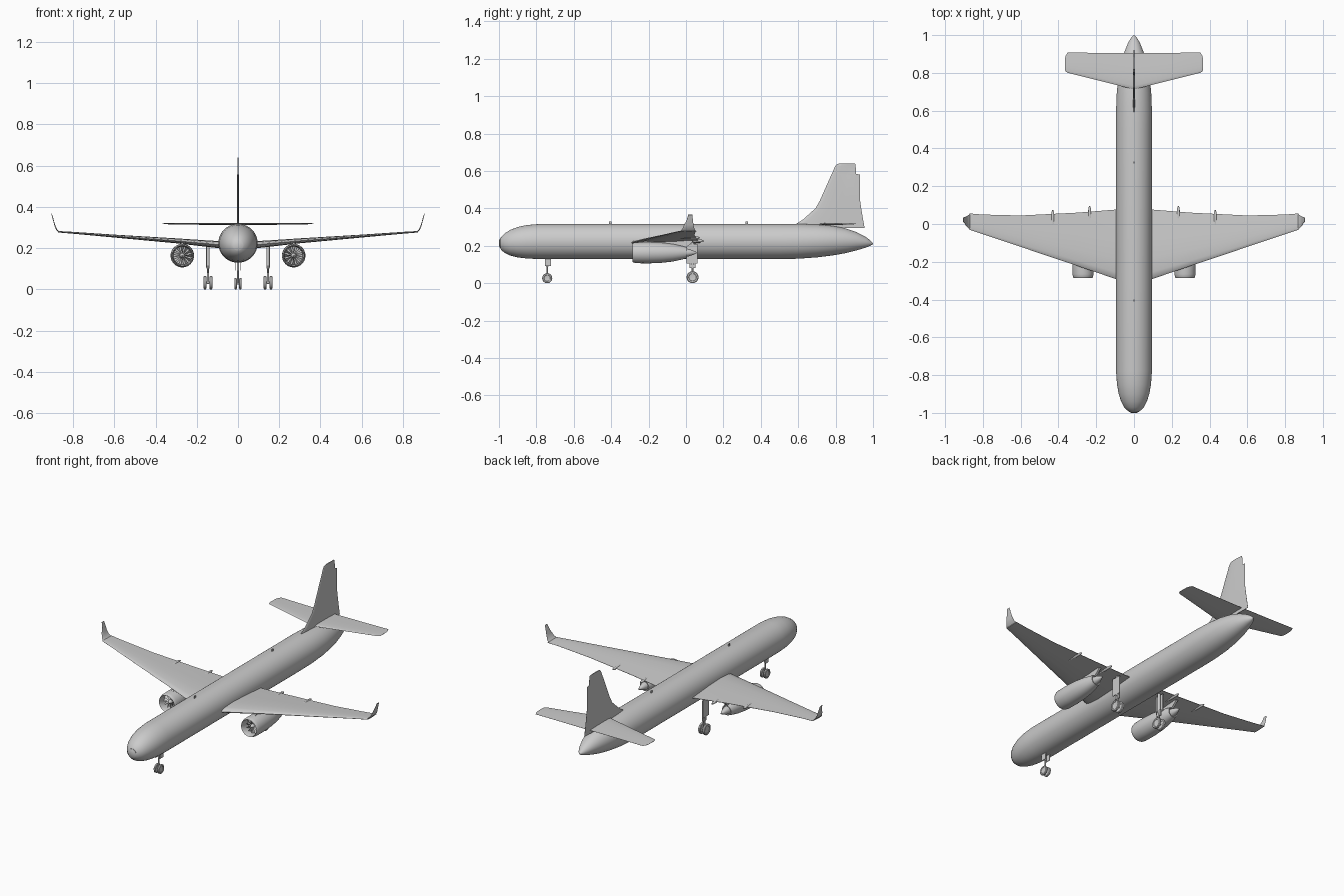
import bpy, bmesh
from math import sin, cos, pi, radians
from mathutils import Vector

if "Cube" in bpy.data.objects:
    bpy.data.objects.remove(bpy.data.objects["Cube"])


def make(name, verts, faces, mirror=False):
    me = bpy.data.meshes.new(name)
    me.from_pydata([tuple(v) for v in verts], [], faces)
    bm = bmesh.new()
    bm.from_mesh(me)
    bmesh.ops.remove_doubles(bm, verts=bm.verts, dist=1e-6)
    bmesh.ops.recalc_face_normals(bm, faces=bm.faces)
    bm.to_mesh(me)
    bm.free()
    ob = bpy.data.objects.new(name, me)
    bpy.context.collection.objects.link(ob)
    bpy.ops.object.select_all(action='DESELECT')
    ob.select_set(True)
    bpy.context.view_layer.objects.active = ob
    bpy.ops.object.shade_smooth_by_angle(angle=radians(35))
    if mirror:
        mod = ob.modifiers.new("mirror", 'MIRROR')
        empty = None
        mod.use_axis = (True, False, False)
        mod.use_mirror_merge = False
    return ob


def loft(name, rings, mirror=False):
    n = len(rings[0])
    verts = [v for r in rings for v in r]
    faces = [(i * n + j, i * n + (j + 1) % n, (i + 1) * n + (j + 1) % n, (i + 1) * n + j)
             for i in range(len(rings) - 1) for j in range(n)]
    faces += [tuple(range(n)), tuple(range((len(rings) - 1) * n, len(rings) * n))]
    return make(name, verts, faces, mirror)


def lathe(name, centre, profile, axis='Y', sides=32, mirror=False):
    c = Vector(centre)
    rings = []
    for d, r in profile:
        ring = []
        for k in range(sides):
            u, w = r * cos(2 * pi * k / sides), r * sin(2 * pi * k / sides)
            ring.append(c + Vector({'X': (d, u, w), 'Y': (u, d, w), 'Z': (u, w, d)}[axis]))
        rings.append(ring)
    return loft(name, rings, mirror)


def box(name, lo, hi, mirror=False):
    rings = [[(lo[0], lo[1], z), (hi[0], lo[1], z), (hi[0], hi[1], z), (lo[0], hi[1], z)]
             for z in (lo[2], hi[2])]
    return loft(name, rings, mirror)


FOIL = [(0, 0), (.02, .42), (.1, .8), (.3, 1), (.6, .72), (1, .08)]


def foil(x, z, y0, y1, thick, tilt=0):
    """Aerofoil ring; tilt turns the thickness direction in the xz plane."""
    pts = FOIL + [(c, -h) for c, h in reversed(FOIL[1:])]
    return [(x - sin(radians(tilt)) * h * thick / 2, y0 + c * (y1 - y0),
             z + cos(radians(tilt)) * h * thick / 2) for c, h in pts]


# Fuselage: y, half width, top, bottom
STATIONS = [(-1, .003, .216, .21), (-.997, .018, .231, .195), (-.988, .034, .248, .178),
            (-.97, .052, .266, .162), (-.94, .068, .285, .148), (-.9, .081, .3, .138),
            (-.85, .09, .311, .132), (-.78, .095, .317, .129), (.5, .095, .317, .129),
            (.6, .095, .317, .131), (.7, .091, .314, .138), (.78, .082, .307, .148),
            (.85, .068, .294, .16), (.91, .051, .274, .175), (.96, .031, .248, .19),
            (.985, .016, .229, .2), (1, .002, .213, .209)]
loft("fuselage", [[(w * cos(2 * pi * k / 48), y, (t + b) / 2 + (t - b) / 2 * sin(2 * pi * k / 48))
                   for k in range(48)] for y, w, t, b in STATIONS])
lathe("nose_cap", (0, 0, .2135), [(-1, .003), (-.9995, .014), (-.9945, .026), (-.985, .026)])
for i, y in enumerate((-.405, .325)):
    box(f"antenna_{i}", (-.002, y - .006, .31), (.002, y + .006, .331))

# Wings and winglets
loft("wing", [foil(0, .212, -.31, .078, .036), foil(.1, .217, -.29, .076, .034),
              foil(.3, .235, -.222, .06, .024), foil(.6, .258, -.121, .045, .014),
              foil(.8, .274, -.054, .05, .009), foil(.872, .279, -.03, .056, .007)], True)
loft("winglet", [foil(.868, .279, -.03, .052, .006, 15), foil(.88, .29, -.02, .045, .005, 50),
                 foil(.889, .312, -.01, .04, .004, 65), foil(.896, .338, .004, .037, .004, 68),
                 foil(.904, .366, .012, .034, .003, 72)], True)
for i, (x, y, z) in enumerate(((.235, .095, .226), (.43, .075, .243))):
    lathe(f"flap_fairing_{i}", (x, y, z),
          [(-.13, .001), (-.1, .006), (-.05, .008), (-.012, .007), (0, .002)], sides=12, mirror=True)

# Tail surfaces
loft("tailplane", [foil(0, .316, .712, .905, .011), foil(.2, .317, .763, .906, .008),
                   foil(.352, .318, .801, .908, .005), foil(.362, .318, .808, .89, .004),
                   foil(.366, .318, .82, .875, .002)], True)
FIN = [(.295, .58, .955), (.318, .59, .951), (.34, .625, .947), (.4, .692, .937), (.44, .715, .931),
       (.58, .777, .93), (.585, .78, .91), (.625, .797, .907), (.637, .808, .905), (.64, .82, .9)]
loft("tail_fin", [foil(0, z, a, b, .012 - .018 * (z - .295), 90) for z, a, b in FIN])

# Engines
EX, EZ = .27, .163
lathe("engine_cowl", (EX, 0, EZ),
      [(-.23, .01), (-.23, .043), (-.262, .045), (-.28, .047), (-.285, .05), (-.28, .053),
       (-.265, .056), (-.2, .057), (-.13, .054), (-.07, .047), (-.02, .036), (.005, .029),
       (.003, .024), (-.02, .02)], sides=40, mirror=True)
lathe("exhaust_cone", (EX, 0, EZ), [(-.03, .024), (.01, .021), (.035, .013), (.057, .003)], mirror=True)
lathe("engine_spinner", (EX, 0, EZ), [(-.268, .001), (-.262, .007), (-.25, .012), (-.229, .014)],
      sides=20, mirror=True)
verts, faces = [], []
for k in range(12):
    a = 2 * pi * k / 12
    for r, s in ((.01, .1), (.044, .14)):
        for da, y in ((-s, -.25), (s, -.238)):
            verts.append((EX + r * cos(a + da), y, EZ + r * sin(a + da)))
    faces.append((4 * k, 4 * k + 1, 4 * k + 3, 4 * k + 2))
make("fan_blades", verts, faces, True)
PYLON = [(-.25, .212), (-.2, .236), (.0, .234), (.04, .225), (.0, .19), (-.2, .2)]
loft("engine_pylon", [[(EX + s, y, z) for y, z in PYLON] for s in (-.006, .006)], True)


# Landing gear
def wheel(name, x, y, r, w, mirror=True):
    lathe(name, (x, y, r), [(-w * .5, r * .3), (-w * .7, r * .6), (-w, r * .65), (-w, r * .88),
                            (-w * .6, r), (w * .6, r), (w, r * .88), (w, r * .65),
                            (w * .7, r * .6), (w * .5, r * .3)], 'X', 28, mirror)


for side, x in (("inner", .131), ("outer", .16)):
    wheel(f"main_wheel_{side}", x, .035, .032, .007)
lathe("main_strut", (.1455, .035, 0), [(.025, .005), (.1, .005), (.1, .008), (.22, .008)], 'Z', 16, True)
lathe("main_axle", (.1455, .035, .032), [(-.018, .005), (.018, .005)], 'X', 12, True)
box("main_gear_door", (.15, .004, .105), (.154, .062, .21), True)
box("main_gear_link", (.142, .02, .08), (.149, .052, .115), True)
wheel("nose_wheel", .012, -.742, .027, .006)
lathe("nose_strut", (0, -.742, 0), [(.022, .004), (.09, .004), (.09, .006), (.15, .006)], 'Z', 16)
lathe("nose_axle", (0, -.742, .027), [(-.014, .004), (.014, .004)], 'X', 12)
box("nose_gear_door", (.012, -.755, .092), (.015, -.722, .142), True)
